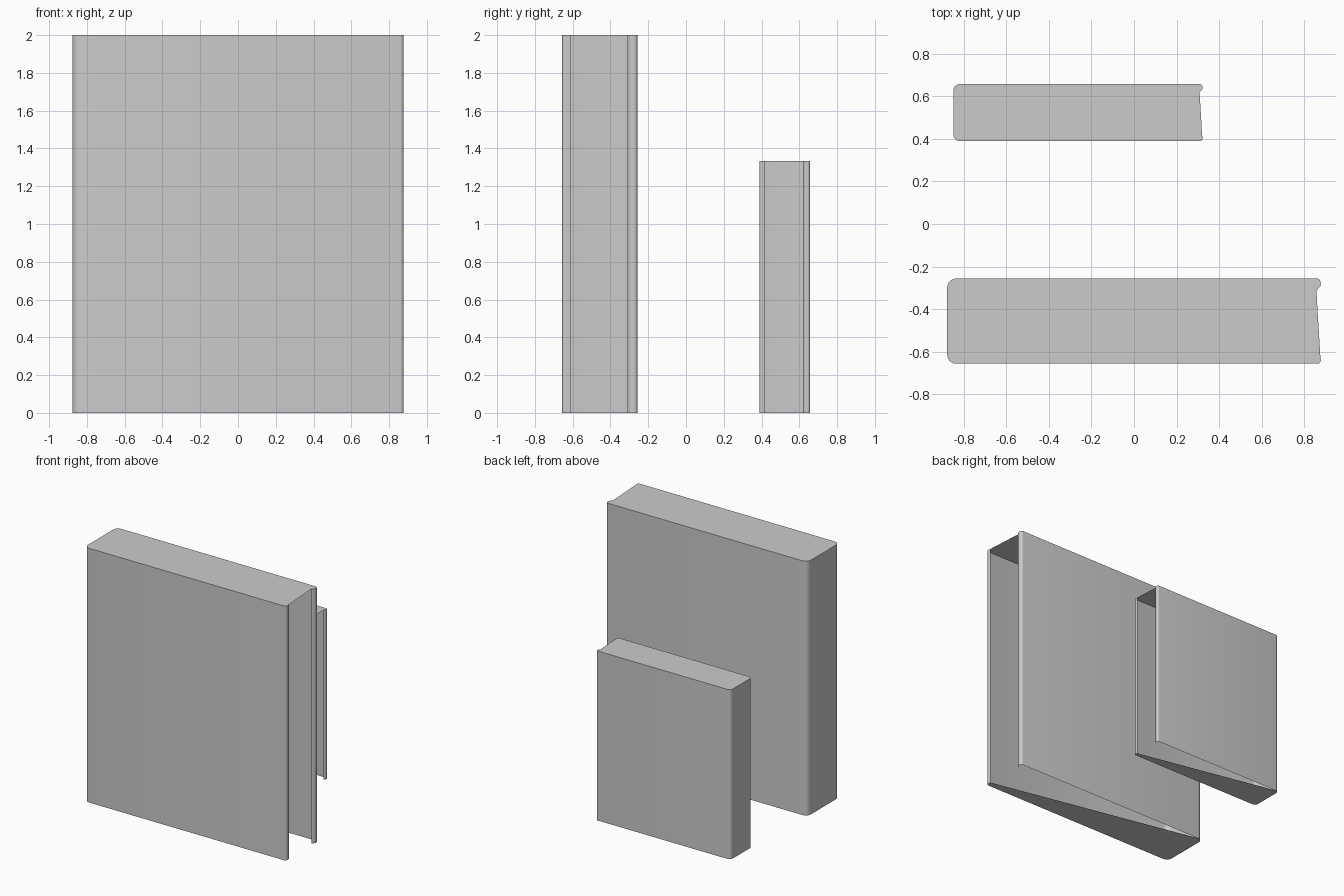
import bpy, bmesh, math

if "Cube" in bpy.data.objects:
    bpy.data.objects.remove(bpy.data.objects["Cube"])


def arc(cx, cy, r, a0, a1, n=6):
    """Points of a corner arc, angles in degrees."""
    return [(cx + r * math.cos(math.radians(a0 + (a1 - a0) * i / n)),
             cy + r * math.sin(math.radians(a0 + (a1 - a0) * i / n)))
            for i in range(n + 1)]


W, D, H, R = 0.877, 0.2, 2.0, 0.043     # half width, half depth, height, spine radius

# cross-section of the thin shell, open on the right side
back_lip = [(0.856, 0.146), (0.862, 0.149)] + arc(W - 0.022, D - 0.026, 0.022, -40, 10, 4) \
    + arc(W - 0.02, D - 0.02, 0.02, 20, 90, 4)
spine = arc(-W + R, D - R, R, 90, 180) + arc(-W + R, -D + R, R, 180, 270)
front_lip = arc(W - 0.018, -D + 0.018, 0.018, -90, 0, 4) + [(0.874, -0.156)]
profile = back_lip + spine + front_lip


def case(name, scale, x, y):
    bm = bmesh.new()
    low = [bm.verts.new((px * scale + x, py * scale + y, 0)) for px, py in profile]
    top = [bm.verts.new((px * scale + x, py * scale + y, H * scale)) for px, py in profile]
    # walls, without the open right side
    for i in range(len(profile) - 1):
        bm.faces.new((low[i], top[i], top[i + 1], low[i + 1]))
    # full top cap, and a bottom cap cut along its diagonal
    bm.faces.new(top)
    bm.faces.new(low[len(back_lip):][::-1])
    bmesh.ops.recalc_face_normals(bm, faces=bm.faces[:])
    if max(bm.faces, key=lambda f: f.calc_center_median().z).normal.z < 0:
        bmesh.ops.reverse_faces(bm, faces=bm.faces[:])
    mesh = bpy.data.meshes.new(name)
    bm.to_mesh(mesh)
    bm.free()
    ob = bpy.data.objects.new(name, mesh)
    bpy.context.collection.objects.link(ob)
    bpy.ops.object.select_all(action='DESELECT')
    ob.select_set(True)
    bpy.context.view_layer.objects.active = ob
    bpy.ops.object.shade_smooth_by_angle(angle=math.radians(35))


# tall case in front, two-thirds copy behind
case("large_case", 1.0, 0.0, -0.456)
case("small_case", 2 / 3, -0.263, 0.523)
